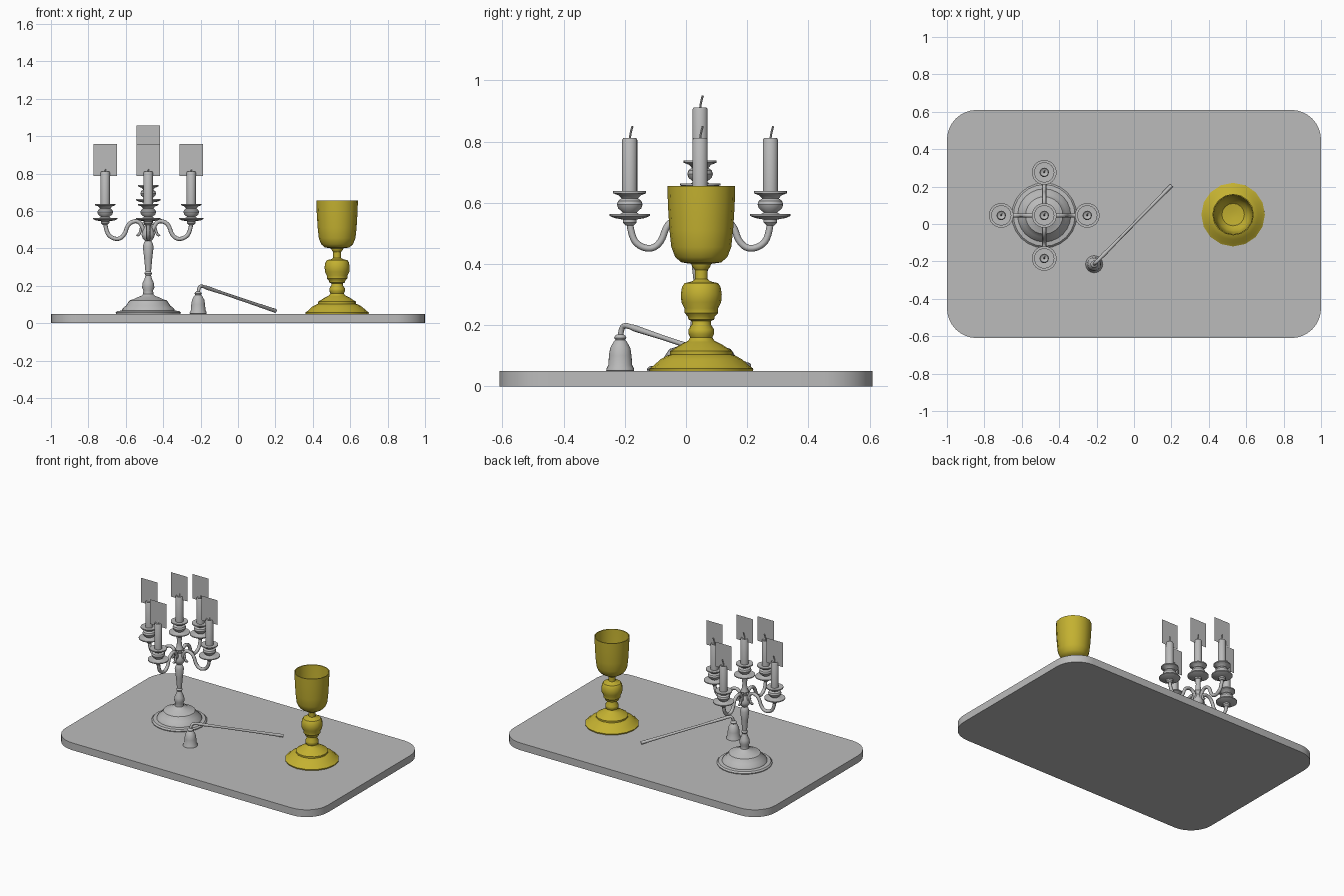
import bpy, bmesh, math
from mathutils import Vector

cube = bpy.data.objects.get("Cube")
if cube:
    bpy.data.objects.remove(cube, do_unlink=True)


def material(name, rgb):
    m = bpy.data.materials.new(name)
    m.use_nodes = True
    m.diffuse_color = (*rgb, 1)
    m.node_tree.nodes["Principled BSDF"].inputs["Base Color"].default_value = (*rgb, 1)
    return m


GREY = material("plain grey", (0.5, 0.5, 0.5))
GOLD = material("gold", (0.55, 0.44, 0.03))


def smooth(ob, angle=35):
    bpy.ops.object.select_all(action='DESELECT')
    ob.select_set(True)
    bpy.context.view_layer.objects.active = ob
    bpy.ops.object.shade_smooth_by_angle(angle=math.radians(angle))


def finish(name, bm, mat, loc=(0, 0, 0)):
    bmesh.ops.recalc_face_normals(bm, faces=bm.faces)
    me = bpy.data.meshes.new(name)
    bm.to_mesh(me)
    bm.free()
    me.materials.append(mat)
    ob = bpy.data.objects.new(name, me)
    ob.location = loc
    bpy.context.collection.objects.link(ob)
    smooth(ob)
    return ob


def lathe(name, profile, loc, mat=GREY, sides=24):
    """Spin (radius, height) points round the vertical axis and cap both ends."""
    bm = bmesh.new()
    rings = [[bm.verts.new((r * math.cos(2 * math.pi * i / sides),
                            r * math.sin(2 * math.pi * i / sides), z))
              for i in range(sides)] for r, z in profile]
    for a, b in zip(rings, rings[1:]):
        for i in range(sides):
            j = (i + 1) % sides
            bm.faces.new((a[i], a[j], b[j], b[i]))
    bm.faces.new(rings[0])
    bm.faces.new(rings[-1])
    return finish(name, bm, mat, loc)


def tube(name, points, radius, loc=(0, 0, 0), spline='NURBS', sides=2):
    """Sweep a round section along a path; radius may be one value or one per point."""
    cu = bpy.data.curves.new(name, 'CURVE')
    cu.dimensions = '3D'
    cu.bevel_depth = 1
    cu.bevel_resolution = sides
    cu.use_fill_caps = True
    cu.resolution_u = 4
    sp = cu.splines.new(spline)
    sp.points.add(len(points) - 1)
    radii = radius if isinstance(radius, (list, tuple)) else [radius] * len(points)
    for p, co, r in zip(sp.points, points, radii):
        p.co = (*co, 1)
        p.radius = r
    if spline == 'NURBS':
        sp.order_u = 3
        sp.use_endpoint_u = True
    cu.materials.append(GREY)
    ob = bpy.data.objects.new(name, cu)
    ob.location = loc
    bpy.context.collection.objects.link(ob)
    bpy.ops.object.select_all(action='DESELECT')
    ob.select_set(True)
    bpy.context.view_layer.objects.active = ob
    bpy.ops.object.convert(target='MESH')
    smooth(bpy.context.object, 50)


# Table board with rounded corners
bm = bmesh.new()
bmesh.ops.create_cube(bm, size=1)
for v in bm.verts:
    v.co = (v.co.x * 2, v.co.y * 1.22, (v.co.z + 0.5) * 0.05)
upright = [e for e in bm.edges if abs(e.verts[0].co.z - e.verts[1].co.z) > 0.01]
bmesh.ops.bevel(bm, geom=upright, offset=0.16, segments=8, profile=0.5, affect='EDGES')
finish("board", bm, GREY)

# Goblet: foot, stem and hollow cup in one turned profile
lathe("goblet", [
    (0.168, 0.048), (0.17, 0.058), (0.155, 0.068), (0.135, 0.087), (0.112, 0.1), (0.102, 0.104),
    (0.102, 0.115), (0.09, 0.122), (0.065, 0.138), (0.05, 0.145), (0.042, 0.15), (0.036, 0.16),
    (0.042, 0.172), (0.042, 0.185), (0.031, 0.203), (0.031, 0.213), (0.042, 0.218), (0.044, 0.228),
    (0.055, 0.24), (0.055, 0.255), (0.065, 0.275), (0.067, 0.3), (0.063, 0.325), (0.055, 0.337),
    (0.03, 0.343), (0.021, 0.35), (0.021, 0.38), (0.03, 0.392), (0.032, 0.4), (0.065, 0.405),
    (0.085, 0.422), (0.098, 0.455), (0.104, 0.51), (0.109, 0.59), (0.111, 0.655),
    (0.105, 0.655), (0.102, 0.57), (0.096, 0.49), (0.085, 0.445), (0.06, 0.42), (0.02, 0.414),
], (0.53, 0.05, 0), GOLD, 16)

# Candelabra foot and stem
CX, CY = -0.48, 0.046
lathe("candelabra_stem", [
    (0.172, 0.048), (0.174, 0.056), (0.165, 0.065), (0.142, 0.068), (0.138, 0.078), (0.118, 0.095),
    (0.105, 0.115), (0.1, 0.122), (0.08, 0.128), (0.06, 0.138), (0.038, 0.146), (0.028, 0.155),
    (0.026, 0.175), (0.033, 0.19), (0.03, 0.215), (0.019, 0.24), (0.015, 0.256), (0.021, 0.266),
    (0.015, 0.276), (0.022, 0.35), (0.029, 0.41), (0.022, 0.432), (0.016, 0.44), (0.03, 0.455),
    (0.036, 0.475), (0.028, 0.5), (0.018, 0.52), (0.026, 0.545), (0.018, 0.565), (0.014, 0.6),
    (0.02, 0.64),
], (CX, CY, 0))

# Candle holder, candle, wick and flame card; heights are for the four outer ones
HOLDER = [(0.012, 0.525), (0.022, 0.535), (0.022, 0.545), (0.05, 0.55), (0.066, 0.557),
          (0.066, 0.563), (0.035, 0.561), (0.022, 0.568), (0.038, 0.582), (0.042, 0.594),
          (0.038, 0.606), (0.027, 0.614), (0.036, 0.624), (0.054, 0.631), (0.054, 0.638),
          (0.028, 0.637)]
CANDLE = [(0.025, 0.63), (0.025, 0.805), (0.021, 0.812), (0.012, 0.806)]


def candle_set(label, x, y, lift):
    loc = (x, y, lift)
    lathe(label + "_holder", HOLDER, loc)
    lathe(label + "_candle", CANDLE, loc, sides=16)
    tube(label + "_wick", [(0, 0, 0.803), (0, 0.001, 0.825), (0.004, 0.009, 0.85)],
         0.004, loc, sides=1)
    bm = bmesh.new()
    bm.faces.new([bm.verts.new((sx * 0.062, 0, z)) for sx, z in
                  ((-1, 0.788), (1, 0.788), (1, 0.957), (-1, 0.957))])
    finish(label + "_flame_card", bm, GREY, loc)


candle_set("centre", CX, CY, 0.1)

# Four curved arms with a small curl under each, as (distance out, height)
ARM = [(0.015, 0.465), (0.03, 0.52), (0.055, 0.548), (0.09, 0.542), (0.112, 0.52), (0.125, 0.475),
       (0.155, 0.448), (0.195, 0.455), (0.224, 0.485), (0.23, 0.535)]
CURL = [(0.01, 0.54), (0.035, 0.53), (0.04, 0.495), (0.052, 0.465), (0.062, 0.475)]
for label, dx, dy in (("left", 1, 0), ("right", -1, 0), ("front", 0, -1), ("back", 0, 1)):
    candle_set(label, CX + 0.23 * dx, CY + 0.23 * dy, 0)
    for part, path, r in (("arm", ARM, 0.011), ("curl", CURL, 0.007)):
        tube(f"{label}_{part}", [(d * dx, d * dy, z) for d, z in path], r, (CX, CY, 0))

# Candle snuffer: bell, bent neck and sloping handle
SX, SY = -0.213, -0.215
lathe("snuffer_bell", [
    (0.04, 0.049), (0.046, 0.051), (0.045, 0.058), (0.039, 0.07), (0.037, 0.1), (0.033, 0.125),
    (0.022, 0.145), (0.016, 0.152), (0.02, 0.158), (0.016, 0.166), (0.009, 0.17),
], (SX, SY, 0))
tube("snuffer_neck", [(SX, SY, 0.16), (SX + 0.003, SY + 0.003, 0.188),
                      (SX + 0.015, SY + 0.015, 0.202), (SX + 0.04, SY + 0.04, 0.192)], 0.009)
start, end = Vector((SX + 0.028, SY + 0.028, 0.196)), Vector((0.2, 0.205, 0.066))
tube("snuffer_handle", [start.lerp(end, t) for t in (0, 0.05, 0.3, 0.7, 1)],
     [0.008, 0.011, 0.008, 0.009, 0.011], spline='POLY')
